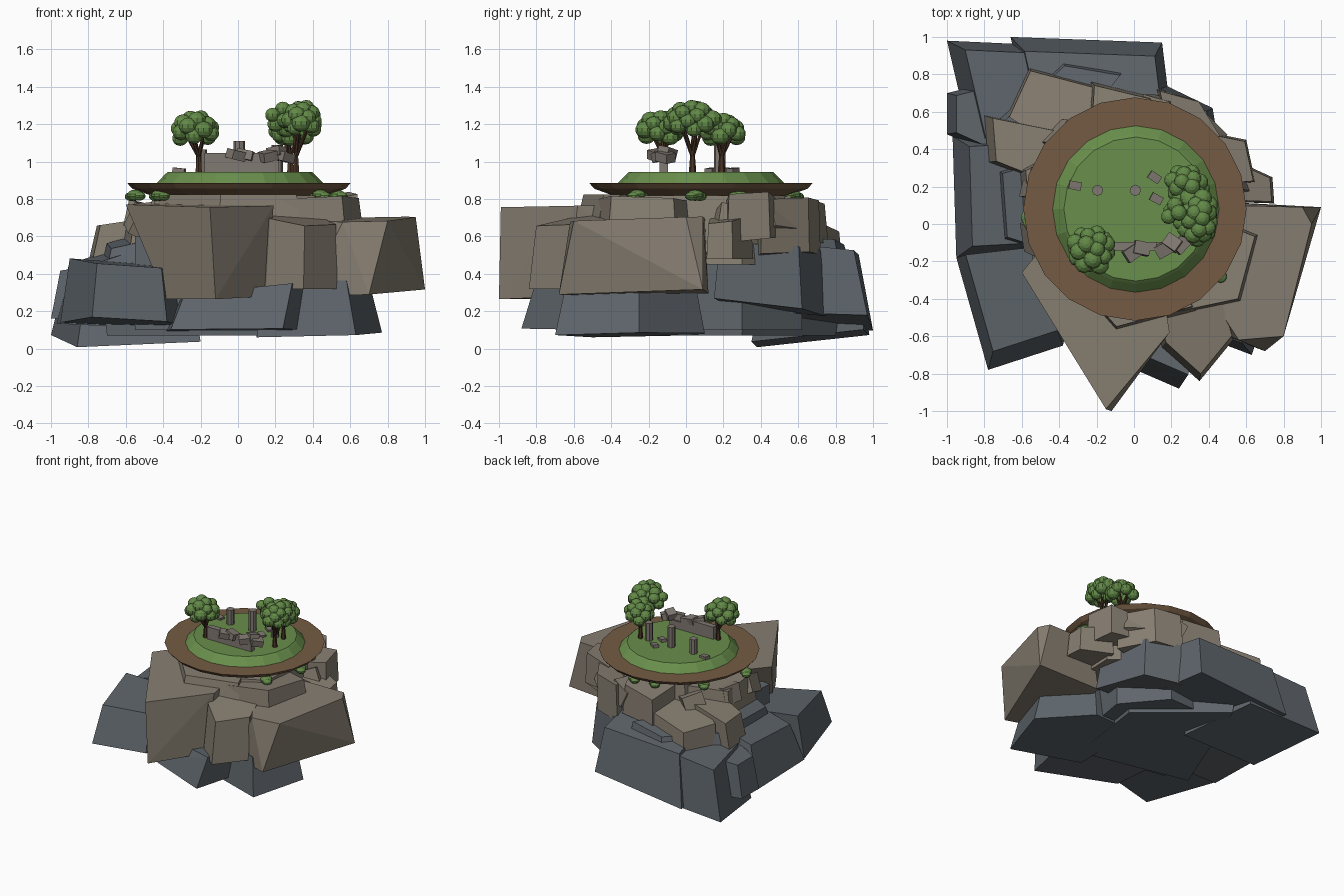
import bpy, bmesh, math, random
from mathutils import Vector, Matrix

if "Cube" in bpy.data.objects:
    bpy.data.objects.remove(bpy.data.objects["Cube"])

random.seed(4)


def material(name, rgb):
    m = bpy.data.materials.new(name)
    m.diffuse_color = (*rgb, 1)
    m.use_nodes = True
    m.node_tree.nodes["Principled BSDF"].inputs["Base Color"].default_value = m.diffuse_color
    return m


SLATE = material("dark_slate", (0.112, 0.130, 0.146))
STONE = material("warm_stone", (0.240, 0.208, 0.165))
GRASS = material("grass_green", (0.142, 0.275, 0.072))
SOIL = material("soil_brown", (0.172, 0.104, 0.056))
BARK = material("bark_brown", (0.070, 0.036, 0.020))
LEAF = material("leaf_green", (0.122, 0.250, 0.063))
RUIN = material("ruin_grey", (0.220, 0.192, 0.168))


def finish(name, bm, mat):
    bmesh.ops.recalc_face_normals(bm, faces=bm.faces[:])
    me = bpy.data.meshes.new(name)
    bm.to_mesh(me)
    bm.free()
    me.materials.append(mat)
    ob = bpy.data.objects.new(name, me)
    bpy.context.collection.objects.link(ob)
    return ob


def rock(name, mat, foot, z0, z1, taper=1.0, shift=(0, 0), tilt0=(0, 0), tilt1=(0, 0), top=None):
    """Boulder: a tapered, leaning prism with sloped ends; top overrides the taper."""
    cx = sum(p[0] for p in foot) / len(foot)
    cy = sum(p[1] for p in foot) / len(foot)
    top = top or [(cx + (x - cx) * taper + shift[0], cy + (y - cy) * taper + shift[1]) for x, y in foot]
    bm = bmesh.new()
    for pts, z, tilt in ((foot, z0, tilt0), (top, z1, tilt1)):
        for x, y in pts:
            bm.verts.new((x, y, z + (x - cx) * tilt[0] + (y - cy) * tilt[1]))
    bmesh.ops.convex_hull(bm, input=bm.verts[:])
    bmesh.ops.dissolve_limit(bm, angle_limit=0.06, verts=bm.verts[:], edges=bm.edges[:])
    finish(name, bm, mat)


def block(name, mat, pos, size, rot=(0, 0, 0)):
    bm = bmesh.new()
    bmesh.ops.create_cube(bm, size=1)
    bm.transform(Matrix.Diagonal((*size, 1)))
    ob = finish(name, bm, mat)
    ob.location, ob.rotation_euler = pos, rot


def lathe(name, mat, centre, profile, sides):
    """Stacked rings of (radius, height), capped at both ends."""
    bm = bmesh.new()
    rings = [[bm.verts.new((centre[0] + r * math.cos(2 * math.pi * i / sides),
                            centre[1] + r * math.sin(2 * math.pi * i / sides), z))
              for i in range(sides)] for r, z in profile]
    for a, b in zip(rings, rings[1:]):
        for i in range(sides):
            j = (i + 1) % sides
            bm.faces.new((a[i], a[j], b[j], b[i]))
    bm.faces.new(rings[0][::-1])
    bm.faces.new(rings[-1])
    finish(name, bm, mat)


def balls(name, spots, squash=0.9):
    """Cluster of low-poly leaf balls given as (position, radius)."""
    bm = bmesh.new()
    for p, r in spots:
        m = Matrix.Translation(p) @ Matrix.Diagonal((1, 1, squash, 1))
        bmesh.ops.create_uvsphere(bm, u_segments=10, v_segments=7, radius=r, matrix=m)
    finish(name, bm, LEAF)


def limb(bm, a, b, r0, r1):
    a, b = Vector(a), Vector(b)
    d = b - a
    m = Matrix.Translation((a + b) / 2) @ d.to_track_quat('Z', 'Y').to_matrix().to_4x4()
    bmesh.ops.create_cone(bm, cap_ends=True, segments=6, radius1=r0, radius2=r1,
                          depth=d.length, matrix=m)


def tree(name, base, crown, spread, count):
    """Forked trunk with a loose dome of leaf balls."""
    x, y = base
    cx, cy, cz = crown
    fork = (x, y, 1.03)
    bm = bmesh.new()
    limb(bm, (x, y, 0.93), fork, 0.021, 0.013)
    for k in range(5):
        a = k * math.pi * 0.4 + 0.5
        limb(bm, fork, (cx + 0.6 * spread[0] * math.cos(a),
                        cy + 0.6 * spread[1] * math.sin(a), cz - 0.01), 0.012, 0.006)
    finish(name + "_trunk", bm, BARK)
    spots = []
    for i in range(count):
        h = 1 - 1.4 * (i + 0.5) / count
        a = i * 2.4
        w = math.sqrt(max(0, 1 - h * h)) * random.uniform(0.85, 1.1)
        spots.append(((cx + spread[0] * w * math.cos(a), cy + spread[1] * w * math.sin(a),
                       cz + spread[2] * h), random.uniform(0.042, 0.052)))
    balls(name + "_leaves", spots)


# Lower slate boulders
rock("slate_core", SLATE, [(-.55, -.3), (.3, -.45), (.42, .3), (.15, .62), (-.5, .6)], .10, .60)
rock("slate_back_left", SLATE, [(-1, .98), (-.86, .38), (-.2, .35), (-.35, .95)], .055, .48,
     .78, (.01, .02), (.05, .12), (.08, .0))
rock("slate_back", SLATE, [(-.66, 1.0), (.15, .97), (.22, .4), (-.5, .3)], .15, .54,
     .86, (.01, -.03), (.1, -.02), (.03, -.10))
rock("slate_left", SLATE, [(-.95, -.18), (-.97, .47), (-.45, .5), (-.4, -.15)], .12, .50,
     .82, (.04, 0), (-.05, .0), (.32, .08))
rock("slate_far_left", SLATE, [(-1, .48), (-1, .70), (-.6, .8), (-.6, .3)], .16, .44,
     .9, (.03, 0), (0, 0), (.15, 0))
rock("slate_front_left", SLATE, [(-.78, -.78), (-.38, -.65), (-.25, -.1), (-.95, -.18)], .14, .45,
     .86, (.0, .05), (-.04, -.06), (-.08, .03))
rock("slate_front", SLATE, [(-.36, -.62), (.05, -.76), (.24, -.88), (.38, -.3), (-.4, .0)], .10, .31,
     .96, (.06, .06), (0, -.02), (.08, -.05))
rock("slate_right", SLATE, [(.1, -.5), (.63, -.7), (.77, -.25), (.45, .1), (.1, .1)], .075, .35,
     .86, (-.02, .0), (.03, .02), (.05, -.02))
rock("slate_right_back", SLATE, [(.15, .25), (.5, .15), (.42, .62), (.15, .75)], .22, .55,
     .9, (-.02, 0), (.1, -.1), (.05, -.05))
rock("slate_underside", SLATE, [(-.7, -.2), (.2, -.4), (.3, .3), (-.3, .8)], .07, .3, 1.05)
rock("slate_upper_left", SLATE, [(-.72, -.1), (-.75, .3), (-.4, .4), (-.4, -.2)], .35, .58,
     .85, (.02, 0), (0, 0), (.25, .1))
rock("slate_upper_back", SLATE, [(-.78, .55), (-.4, .9), (-.05, .84), (-.4, .4)], .35, .57,
     .85, (.03, -.02), (0, 0), (.08, -.1))

# Upper warm boulders
rock("stone_core", STONE, [(-.5, -.2), (.1, -.5), (.5, -.3), (.52, .3), (.2, .58), (-.35, .5)], .45, .82, .9)
rock("stone_front", STONE, [(-.12, -1.0), (.15, -.63), (.1, .0), (-.385, -.575)], .275, .765,
     tilt0=(.03, .02), tilt1=(.0, .02),
     top=[(-.15, -.99), (.19, -.58), (.1, .0), (-.35, .05), (-.60, -.26)])
rock("stone_front_right", STONE, [(.35, -.84), (.53, -.62), (.4, -.2), (.1, -.5), (.15, -.66)], .32, .69,
     .93, (.01, .02), (0, 0), (-.1, .12))
rock("stone_right", STONE, [(.70, -.68), (1.0, .09), (.45, .12), (.36, -.55)], .295, .69,
     tilt0=(.04, .02), tilt1=(.02, .03),
     top=[(.80, -.60), (.95, .0), (.9, .09), (.5, .1), (.45, -.45), (.56, -.62)])
rock("stone_upper_right", STONE, [(.2, -.5), (.58, -.42), (.68, -.05), (.3, .1)], .55, .80,
     .9, (-.01, .0), (0, 0), (.06, -.05))
rock("stone_upper_front", STONE, [(-.5, -.15), (-.1, -.6), (.35, -.48), (.1, .1)], .6, .825, .90, (0, .02))
rock("stone_side_a", STONE, [(.45, .12), (.75, .11), (.74, .25), (.5, .36)], .48, .69,
     .9, (0, 0), (0, 0), (-.1, .1))
rock("stone_side_b", STONE, [(.4, .2), (.65, .22), (.60, .45), (.35, .5)], .58, .81,
     .92, (.0, .0), (0, .1), (.2, .1))
rock("stone_side_c", STONE, [(.2, .35), (.5, .4), (.34, .66), (.12, .72)], .5, .79,
     .95, (.01, .0), (.1, .1), (.1, .1))
rock("stone_back_left", STONE, [(-.68, .58), (-.56, .84), (-.18, .74), (-.25, .3)], .45, .66,
     .95, (.0, -.01), (.1, -.05), (.1, -.1))
rock("stone_back", STONE, [(-.25, .45), (-.23, .76), (.1, .68), (.2, .4)], .55, .80,
     .9, (0, 0), (0, .1), (.05, -.1))
rock("stone_left", STONE, [(-.78, .33), (-.80, .58), (-.4, .5), (-.45, .2)], .46, .68,
     .92, (.03, 0), (0, 0), (.15, .0))
rock("stone_upper_left", STONE, [(-.58, -.1), (-.62, .3), (-.25, .5), (-.2, -.1)], .52, .79,
     .9, (.02, 0), (0, 0), (.12, 0))

# Loose chunks wedged below the rim
for i in range(9):
    a = 0.3 + i * 0.52
    block("wedged_stone", STONE, (0.01 + .5 * math.cos(a), .08 + .5 * math.sin(a), .66 + .02 * (i % 3)),
          (.22, .16, .14), [random.uniform(-.5, .5) for _ in range(2)] + [a])

# Soil plate and grass mound
lathe("soil_plate", SOIL, (.005, .08), [(.3, .79), (.46, .815), (.57, .855), (.597, .885)], 20)
lathe("grass_mound", GRASS, (.01, .08), [(.45, .88), (.40, .932), (.385, .945)], 20)

# Shrubs hanging under the rim
for x, y in [(-.55, .01), (-.42, .37), (-.42, -.21), (-.1, .55), (.07, .57), (.44, -.26), (.53, .05), (.46, .28)]:
    balls("hanging_shrub", [((x, y, .82), .046), ((x + .022, y - .02, .815), .036),
                            ((x - .022, y + .025, .813), .036)], .65)

# Trees
tree("left_tree", (-.21, -.12), (-.225, -.135, 1.155), (.093, .090, .083), 18)
tree("tall_tree", (.31, .035), (.345, .03, 1.205), (.073, .11, .088), 22)
tree("back_tree", (.28, .19), (.285, .20, 1.15), (.083, .085, .073), 16)
balls("inner_branch_leaves", [((.2, .07, 1.20), .045), ((.185, .04, 1.25), .042), ((.24, .06, 1.28), .045),
                              ((.25, .01, 1.22), .045), ((.22, .1, 1.25), .045), ((.26, .1, 1.17), .045)])

# Ruined wall with toppled capping blocks
block("wall", RUIN, (-.03, -.12, .99), (.30, .045, .11))
block("wall_low_course", RUIN, (.12, -.12, .97), (.2, .045, .07))
caps = [((-.01, -.155, 1.035), .6), ((.04, -.13, 1.035), -.2), ((.16, -.135, 1.03), .5),
        ((.205, -.10, 1.05), -.6), ((.25, -.11, 1.025), .8)]
for i, (p, a) in enumerate(caps):
    block("capping_block", RUIN, p, (.085, .07, .05), (.15 * (-1) ** i, .2 * (-1) ** (i // 2), a))

# Broken columns and fallen bricks
for x, top in [(-.195, 1.065), (.007, 1.11), (.21, 1.09)]:
    lathe("column", RUIN, (x, .18), [(.030, .94), (.030, top)], 8)
for x, y, a in [(-.315, .205, -.2), (.11, .25, -.6), (.12, .135, -.5)]:
    block("fallen_brick", RUIN, (x, y, .953), (.065, .045, .025), (0, .1, a))
